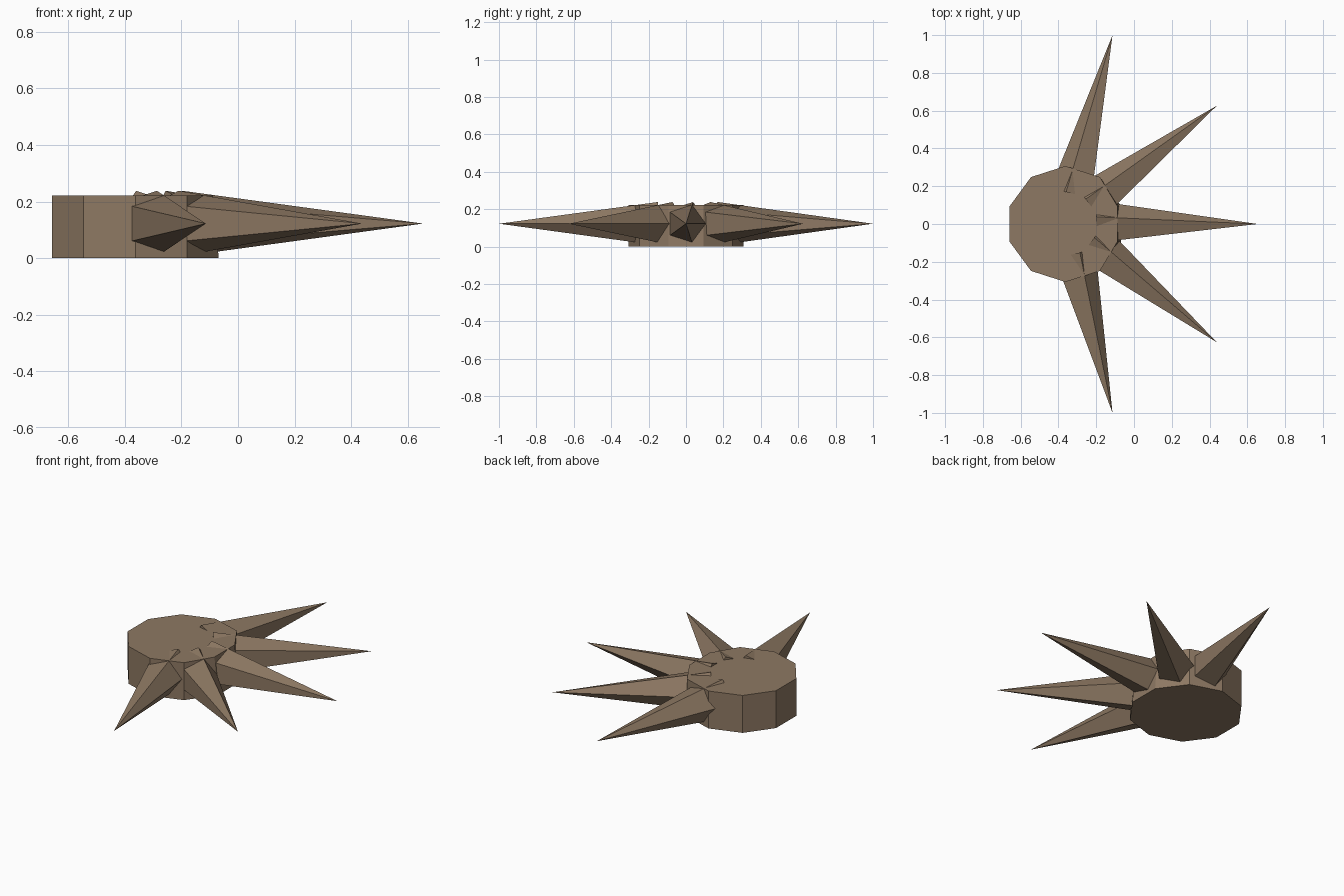
import bpy, bmesh, math
from mathutils import Vector

if "Cube" in bpy.data.objects:
    bpy.data.objects.remove(bpy.data.objects["Cube"])

CENTRE_X = -0.363

mat = bpy.data.materials.new("brown_stone")
mat.diffuse_color = (0.27, 0.19, 0.125, 1)
mat.use_nodes = True
mat.node_tree.nodes["Principled BSDF"].inputs["Base Color"].default_value = mat.diffuse_color


def finish(bm, name):
    bmesh.ops.recalc_face_normals(bm, faces=bm.faces)
    me = bpy.data.meshes.new(name)
    bm.to_mesh(me)
    bm.free()
    me.materials.append(mat)
    ob = bpy.data.objects.new(name, me)
    bpy.context.collection.objects.link(ob)
    return ob


# Ten-sided base slab, its top slightly pulled in on the spiked side
bm = bmesh.new()
rings = []
for z in (0, 0.222):
    ring = []
    for i in range(10):
        a = math.radians(18 + 36 * i)
        x, y = 0.31 * math.cos(a), 0.307 * math.sin(a)
        if z and x > 0.2:
            x -= 0.02
        ring.append(bm.verts.new((CENTRE_X + x, y, z)))
    rings.append(ring)
bm.faces.new(rings[0])
bm.faces.new(rings[1])
for i in range(10):
    j = (i + 1) % 10
    bm.faces.new((rings[0][i], rings[0][j], rings[1][j], rings[1][i]))
finish(bm, "base_slab")


# Five-sided spikes fanned out around one side of the slab
def spike(index, degrees, length):
    a = math.radians(degrees)
    out = Vector((math.cos(a), math.sin(a), 0))
    side = Vector((-math.sin(a), math.cos(a), 0))
    up = Vector((0, 0, 1))
    origin = Vector((CENTRE_X, 0, 0.122))
    bm = bmesh.new()
    tip = bm.verts.new(origin + out * length)
    ring = []
    for k in range(5):
        t = math.tau * k / 5
        p = origin + out * 0.165 + (side * math.cos(t) + up * math.sin(t)) * 0.122
        ring.append(bm.verts.new(p))
    bm.faces.new(ring)
    for k in range(5):
        bm.faces.new((ring[k], ring[(k + 1) % 5], tip))
    finish(bm, f"spike_{index}")


for n, deg in enumerate((-76, -38, 0, 38, 76)):
    spike(n + 1, deg, 1.03 if abs(deg) == 76 else 1.017)
